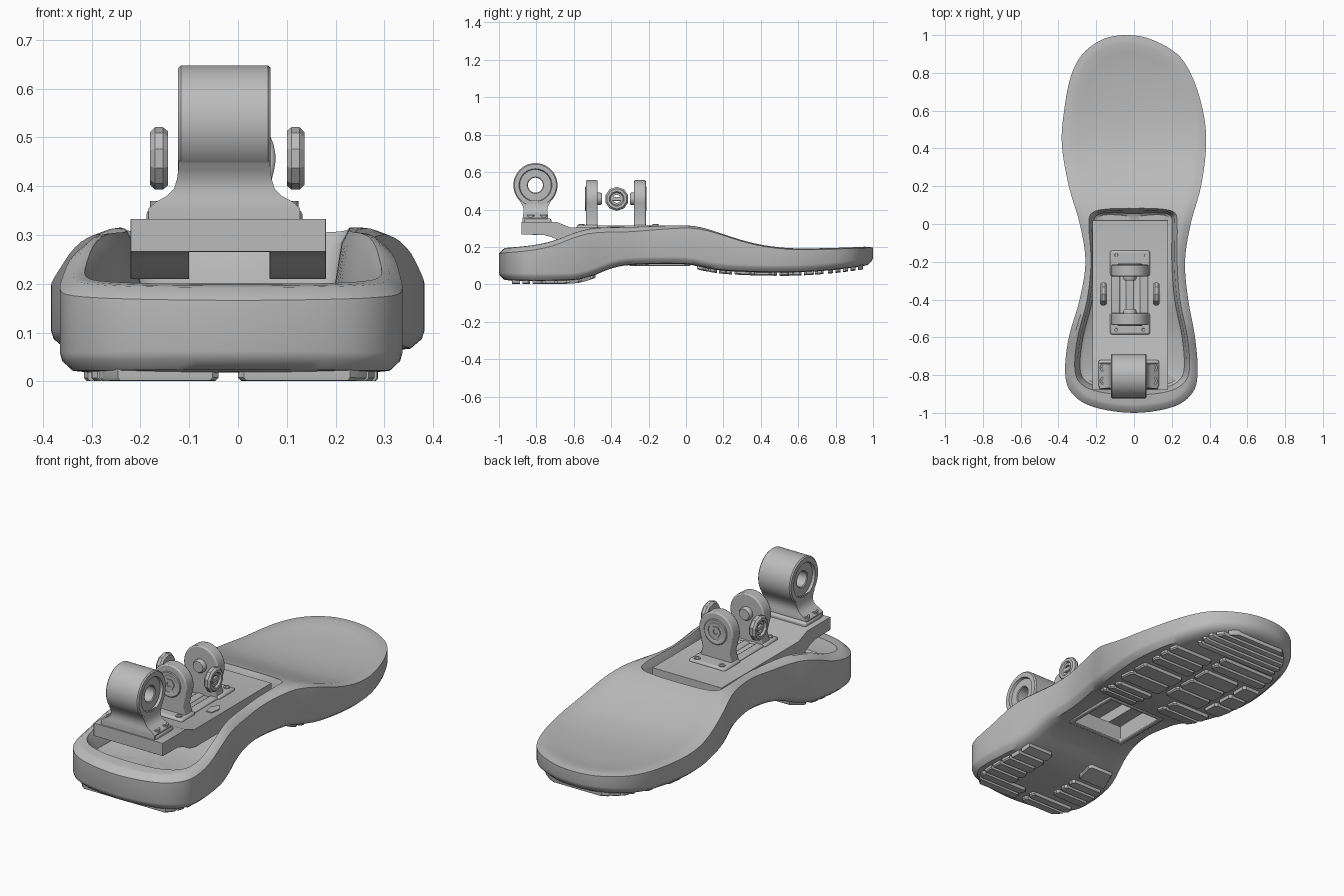
import bpy, bmesh, math
from mathutils import Vector, Matrix

if "Cube" in bpy.data.objects:
    bpy.data.objects.remove(bpy.data.objects["Cube"])

grey = bpy.data.materials.new("plain_grey")
grey.diffuse_color = (0.5, 0.5, 0.5, 1)
grey.use_nodes = True
grey.node_tree.nodes["Principled BSDF"].inputs["Base Color"].default_value = grey.diffuse_color


def finish(name, bm, bevel=0, angle=35):
    bmesh.ops.recalc_face_normals(bm, faces=bm.faces)
    me = bpy.data.meshes.new(name)
    bm.to_mesh(me)
    bm.free()
    me.materials.append(grey)
    ob = bpy.data.objects.new(name, me)
    bpy.context.collection.objects.link(ob)
    if bevel:
        m = ob.modifiers.new("bevel", 'BEVEL')
        m.width, m.segments, m.limit_method = bevel, 2, 'ANGLE'
    smooth(ob, angle)
    return ob


def smooth(ob, angle=35):
    bpy.ops.object.select_all(action='DESELECT')
    ob.select_set(True)
    bpy.context.view_layer.objects.active = ob
    bpy.ops.object.shade_smooth_by_angle(angle=math.radians(angle))


def interp(table, y):
    """Smooth curve through (y, value) pairs, rising y."""
    n = len(table)
    if y <= table[0][0]:
        return table[0][1]
    for i in range(n - 1):
        (a, p), (b, q) = table[i], table[i + 1]
        if y <= b:
            t, h = (y - a) / (b - a), b - a
            l, r = table[max(i - 1, 0)], table[min(i + 2, n - 1)]
            m0, m1 = h * (q - l[1]) / (b - l[0]), h * (r[1] - p) / (r[0] - a)
            return ((2*t**3 - 3*t*t + 1) * p + (t**3 - 2*t*t + t) * m0
                    + (3*t*t - 2*t**3) * q + (t**3 - t*t) * m1)
    return table[-1][1]


def loop(ctrl, k=5):
    """Closed smooth outline from (y, left x, right x) rows, toe to heel."""
    pts = [Vector((l, y)) for y, l, r in ctrl]
    pts += [Vector((r, y)) for y, l, r in ctrl[-2:0:-1]]
    n, out = len(pts), []
    for i in range(n):
        a, b, c, d = (pts[(i + j) % n] for j in (-1, 0, 1, 2))
        for s in range(k):
            t = s / k
            out.append(0.5 * (2*b + (c - a)*t + (2*a - 5*b + 4*c - d)*t*t + (3*b - a - 3*c + d)*t**3))
    return out


def skin(bm, rows):
    """Join neighbouring closed rings with quads."""
    for a, b in zip(rows, rows[1:]):
        for i in range(len(a)):
            j = (i + 1) % len(a)
            bm.faces.new((a[i], a[j], b[j], b[i]))


def loft(name, ctrl, rings, y0, y1):
    """Stack rings (inset, scale to spine, height function)."""
    bm, rows = bmesh.new(), []
    for d, s, zf in rings:
        row = []
        for p in loop(ctrl):
            sp = Vector((0, min(max(p.y, y0), y1)))
            q = sp + (p - sp) * (1 - d / (p - sp).length) * s
            row.append(bm.verts.new((q.x, q.y, zf(q.y))))
        rows.append(row)
    skin(bm, rows)
    bmesh.ops.remove_doubles(bm, verts=bm.verts, dist=1e-5)
    return finish(name, bm)


def prism(name, pts, axis, lo, hi, bevel=0.0):
    """Extrude a 2D profile along x (y,z points), y (x,z points) or z (x,y points)."""
    put = {'x': lambda p, t: (t, p[0], p[1]), 'y': lambda p, t: (p[0], t, p[1]), 'z': lambda p, t: (p[0], p[1], t)}[axis]
    bm = bmesh.new()
    f = bm.faces.new([bm.verts.new(put(p, lo)) for p in pts])
    g = bmesh.ops.extrude_face_region(bm, geom=[f])['geom']
    off = Vector(put((0, 0), hi - lo))
    bmesh.ops.translate(bm, vec=off, verts=[v for v in g if isinstance(v, bmesh.types.BMVert)])
    return finish(name, bm, bevel)


def box(name, x0, x1, y0, y1, z0, z1, bevel=0.005):
    return prism(name, [(x0, y0), (x1, y0), (x1, y1), (x0, y1)], 'z', z0, z1, bevel)


def lathe(name, prof, centre, axis, n=40, closed=True, angle=35):
    """Turn (radius, offset) points about the given axis."""
    rot = Vector((0, 0, 1)).rotation_difference(Vector(axis)).to_matrix().to_4x4()
    bm, rows = bmesh.new(), []
    for r, h in prof + (prof[:1] if closed else []):
        rows.append([bm.verts.new((r * math.cos(2 * math.pi * i / n), r * math.sin(2 * math.pi * i / n), h))
                     for i in range(n)])
    skin(bm, rows)
    bmesh.ops.remove_doubles(bm, verts=bm.verts, dist=1e-6)
    bmesh.ops.transform(bm, matrix=Matrix.Translation(centre) @ rot, verts=bm.verts)
    return finish(name, bm, 0, angle)


def cut(ob, cutter):
    m = ob.modifiers.new("cut", 'BOOLEAN')
    m.object, m.operation, m.solver = cutter, 'DIFFERENCE', 'EXACT'
    bpy.context.view_layer.objects.active = ob
    bpy.ops.object.modifier_apply(modifier=m.name)
    bpy.data.objects.remove(cutter)
    smooth(ob)


# Foot body: outline plus top and bottom side profiles
OUT = [(1, -.04, -.04), (.978, -.165, .09), (.9, -.272, .228), (.78, -.335, .308), (.6, -.37, .365), (.42, -.382, .382),
       (.2, -.345, .355), (0, -.287, .3), (-.2, -.257, .27), (-.4, -.288, .287), (-.6, -.345, .323),
       (-.78, -.365, .337), (-.89, -.333, .312), (-.967, -.22, .21), (-1, 0, 0)]
TOP = [(-1, .192), (-.85, .205), (-.75, .222), (-.68, .243), (-.6, .275), (-.5, .3), (-.3, .307), (0, .315), (.1, .3),
       (.2, .268), (.3, .236), (.4, .212), (.5, .198), (.6, .192), (.8, .195), (1, .203)]
BOT = [(-1, .022), (-.9, .018), (-.6, .022), (-.5, .045), (-.4, .085), (-.3, .103), (0, .107), (.1, .088), (.2, .073),
       (.4, .064), (.6, .064), (.8, .078), (1, .103)]


def zt(d=0):
    return lambda y: interp(TOP, y) + d


def zb(d=0):
    return lambda y: interp(BOT, y) + d


def dish(k):
    return lambda y: interp(TOP, y) - k * min(max((y - .1) / .3, 0), 1)


def rim(y):
    """Upper wall edge: a wide chamfer at the heel, nearly sharp at the toe."""
    return interp(TOP, y) - (.026 - .02 * min(max((y + .3) / .5, 0), 1))


foot = loft("foot_body", OUT, [
    (0, 0, zb()), (0, .5, zb()), (.07, 1, zb()), (.028, 1, zb(.004)), (.005, 1, zb(.024)), (0, 1, zb(.04)),
    (0, 1, rim), (.028, 1, zt(-.002)), (.045, 1, zt()), (0, .75, dish(.008)),
    (0, .45, dish(.016)), (0, 0, dish(.018))], -.65, .62)

# Heel and arch cavity
CAV = [(.08, 0, 0), (.078, -.13, .13), (.06, -.215, .21), (0, -.236, .225), (-.2, -.225, .225), (-.4, -.245, .24),
       (-.6, -.295, .28), (-.77, -.31, .29), (-.85, -.27, .25), (-.89, -.16, .15), (-.9, 0, 0)]
FLOOR = [(-.9, .12), (-.6, .13), (-.4, .17), (-.25, .19), (.08, .19)]
floor = lambda y: interp(FLOOR, y)
high = lambda y: .6
cut(foot, loft("cavity_cutter", CAV, [(0, 0, floor), (.04, 1, floor), (.025, 1, lambda y: floor(y) + .01),
    (.012, 1, zt(-.03)), (0, 1, zt(-.008)), (-.012, 1, zt(.02)), (-.012, 1, high), (0, 0, high)], -.68, -.06))
# Opening under the arch with its lip
cut(foot, box("arch_cutter", -.15, .15, -.285, .005, .02, .25, 0))
lip = box("arch_lip", -.175, .175, -.305, .025, .099, .125, .006)
cut(lip, box("lip_cutter", -.15, .15, -.285, .005, .02, .25, 0))

# Sole treads: bars across the foot, clipped to the outline
bm = bmesh.new()
side = [[(r[0], r[s]) for r in reversed(OUT)] for s in (1, 2)]


def bar(x0, x1, y0, y1):
    c = .012
    ring = [(x0 + c, y0), (x1 - c, y0), (x1, y0 + c), (x1, y1 - c), (x1 - c, y1), (x0 + c, y1), (x0, y1 - c), (x0, y0 + c)]
    ring = [Vector((min(max(x, interp(side[0], y) + .05), interp(side[1], y) - .05), y)) for x, y in ring]
    mid = sum(ring, Vector((0, 0))) / 8
    rows = []
    for s, dz in ((1, .02), (1, -.011), (.95, -.017)):
        rows.append([bm.verts.new((*(mid + (p - mid) * s), interp(BOT, p.y) + dz)) for p in ring])
    skin(bm, rows)
    bm.faces.new(rows[-1])


# (first y, count, pitch, x range) of each group
for ya, n, step, x0, x1 in ((.06, 3, .058, .06, .28), (.5, 3, .066, .06, .31), (.26, 2, .105, .06, .31),
                            (.1, 2, .08, -.29, -.06), (.28, 3, .11, -.19, .03), (.28, 3, .11, -.33, -.22),
                            (.63, 2, .06, -.3, .03), (.76, 5, .04, -.27, .23),
                            (-.82, 5, .065, .1, .3), (-.78, 3, .06, -.32, -.12), (-.58, 1, .11, -.32, -.12)):
    for i in range(n):
        bar(x0, x1, ya + i * step, ya + (i + 1) * step - .014)
for y in (-.93, -.875):
    bar(-.3, -.04, y, y + .042)
    bar(0, .28, y, y + .042)
finish("sole_treads", bm)

# Mounting plate: thin raised heel shelf stepping down to the arch, open channel below
plate = prism("mounting_plate", [(-.88, .266), (-.76, .264), (-.71, .25), (-.66, .222), (-.61, .21), (.02, .21),
                                 (.02, .305), (-.62, .305), (-.69, .333), (-.88, .333)], 'x', -.22, .18)
cut(plate, box("channel_cutter", -.1, .065, -.8, .1, .1, .266, 0))
b = plate.modifiers.new("bevel", 'BEVEL')
b.width, b.segments, b.limit_method = .01, 2, 'ANGLE'

# Heel eye with a neck that blends into its foot, and bolts
CX = -.028
lathe("heel_eye", [(.04, -.078), (.044, -.082), (.084, -.082), (.088, -.095), (.112, -.095), (.118, -.089),
      (.118, .089), (.112, .095), (.088, .095), (.084, .082), (.044, .082), (.04, .078)],
      (CX, -.805, .53), (1, 0, 0), 56)
bm, rows = bmesh.new(), []
for hx, hy, z in ((.155, .068, .325), (.155, .068, .355), (.14, .066, .368), (.118, .064, .38), (.103, .063, .395),
                  (.097, .066, .415), (.0945, .075, .433), (.0935, .0875, .452)):
    rows.append([bm.verts.new((CX + sx * hx, -.805 + sy * hy, z)) for sx, sy in ((-1, -1), (1, -1), (1, 1), (-1, 1))])
skin(bm, rows)
finish("heel_neck", bm, 0, 45)
box("heel_foot", CX - .16, CX + .16, -.865, -.72, .32, .352, .01)
for sx in (-1, 1):
    for y in (-.83, -.76):
        lathe("heel_bolt", [(0, .01), (.011, .01), (.013, .018), (.022, .018), (.022, 0), (0, 0)],
              (CX + sx * .13, y, .352), (0, 0, 1), 16, False)

# Pair of upright brackets facing each other
MY, MX = -.375, -.022
for s in (-1, 1):
    arc = [(MX + .099 * math.cos(a), .457 + .1 * math.sin(a)) for a in [math.pi * i / 20 - .25 * (1 - i / 10) for i in range(21)]]
    prof = [(MX - .078, .36), (MX - .095, .3), (MX + .095, .3), (MX + .078, .36)] + arc
    ya, yb = sorted((MY + s * .098, MY + s * .16))
    prism("bracket", prof, 'y', ya, yb, .006)
    box("bracket_flange", MX - .104, MX + .106, *((-.585, -.47) if s < 0 else (-.275, -.14)), .295, .318, .01)
    lathe("bracket_ring", [(.042, 0), (.042, .004), (.046, .006), (.062, .006), (.066, .003), (.066, 0)],
          (MX, MY + s * .159, .457), (0, s, 0))
    lathe("bracket_nut", [(0, 0), (.03, 0), (.03, .006), (.014, .006), (.012, .002), (0, .002)],
          (MX, MY + s * .159, .457), (0, s, 0), 6, False)
    lathe("inner_boss", [(0, 0), (.034, 0), (.034, .015), (.028, .024), (0, .024)],
          (MX, MY + s * .099, .457), (0, -s, 0), 24, False)
    for sx in (-1, 1):
        lathe("flange_bolt", [(0, .003), (.008, .003), (.009, .005), (.016, .005), (.016, 0), (0, 0)],
              (MX + sx * .072, -.362 + s * .198, .318), (0, 0, 1), 16, False)
    # Rails between the brackets
    box("base_rail", MX + s * .075 - .022, MX + s * .075 + .022, MY - .12, MY + .12, .295, .314, .006)
    # Faceted side disc
    lathe("side_disc", [(.022, -.014), (.03, -.018), (.056, -.018), (.064, -.008), (.064, .008), (.054, .018), (.04, .018),
          (.034, .008), (.022, .008)], (MX + s * .14, -.37, .457), (s, 0, 0), 10, True, 15)
    box("side_disc_core", MX + s * .14 - .01, MX + s * .14 + .01, -.394, -.346, .446, .468, .003)
box("centre_rail", MX - .02, MX + .02, MY - .12, MY + .12, .295, .31, .005)

# Pointed mark on the plate
prism("plate_mark", [(.11, -.42), (.14, -.42), (.15, -.37), (.125, -.33), (.1, -.37)], 'z', .302, .309)
